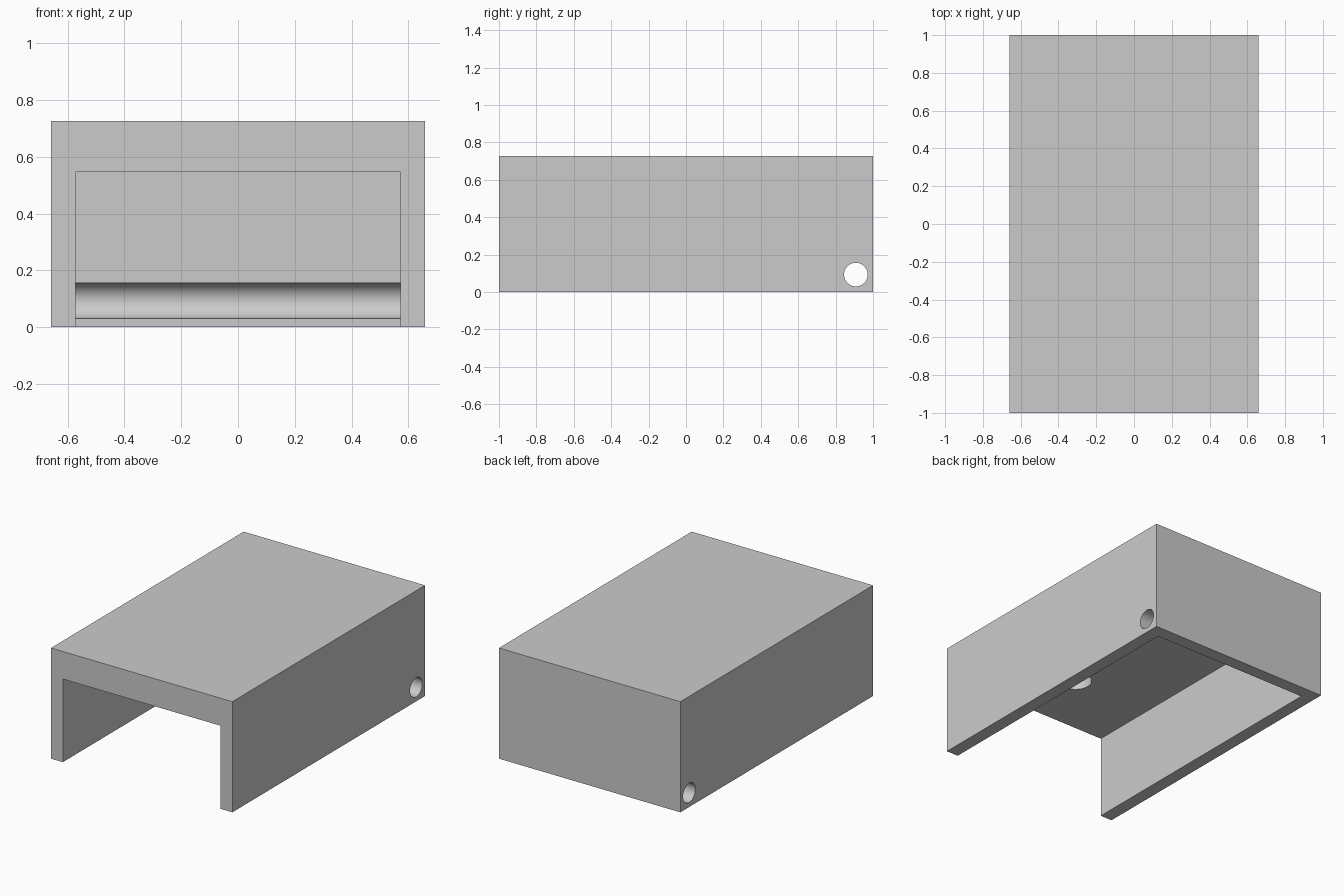
import bpy
import math

if "Cube" in bpy.data.objects:
    bpy.data.objects.remove(bpy.data.objects["Cube"], do_unlink=True)

HALF_W, HALF_L, HEIGHT = 0.659, 1.0, 0.727
WALL, CEILING = 0.086, 0.546

grey = bpy.data.materials.new("light grey")
grey.use_nodes = True
colour = (0.6, 0.6, 0.6, 1)
grey.diffuse_color = colour
grey.node_tree.nodes["Principled BSDF"].inputs["Base Color"].default_value = colour


def box(name, low, high):
    bpy.ops.mesh.primitive_cube_add(size=1, location=[(a + b) / 2 for a, b in zip(low, high)])
    ob = bpy.context.object
    ob.name = name
    ob.scale = [b - a for a, b in zip(low, high)]
    bpy.ops.object.transform_apply(location=True, rotation=True, scale=True)
    return ob


def cylinder(name, radius, depth, location, rotation=(0, 0, 0)):
    bpy.ops.mesh.primitive_cylinder_add(vertices=64, radius=radius, depth=depth,
                                        location=location, rotation=rotation)
    ob = bpy.context.object
    ob.name = name
    bpy.ops.object.transform_apply(location=True, rotation=True, scale=True)
    return ob


def cut(body, cutter):
    mod = body.modifiers.new("cut", "BOOLEAN")
    mod.operation = "DIFFERENCE"
    mod.solver = "EXACT"
    mod.object = cutter
    bpy.ops.object.select_all(action="DESELECT")
    bpy.context.view_layer.objects.active = body
    body.select_set(True)
    bpy.ops.object.modifier_apply(modifier=mod.name)
    bpy.data.objects.remove(cutter, do_unlink=True)


# Cover block
cover = box("cover", (-HALF_W, -HALF_L, 0), (HALF_W, HALF_L, HEIGHT))

# Cavity, open at the front and underneath
cut(cover, box("cavity_cutter", (WALL - HALF_W, -HALF_L - 0.2, -0.2),
               (HALF_W - WALL, HALF_L - WALL, CEILING)))

# Hinge pin bore through both side walls, grooving the back wall
cut(cover, cylinder("pin_cutter", 0.063, 2, (0, 0.908, 0.093), (0, math.pi / 2, 0)))

# Blind round socket in the ceiling near the front
cut(cover, cylinder("socket_cutter", 0.1, 0.24, (0, -0.56, CEILING)))

cover.data.materials.clear()
cover.data.materials.append(grey)
cover.select_set(True)
bpy.ops.object.shade_smooth_by_angle(angle=math.radians(30))
